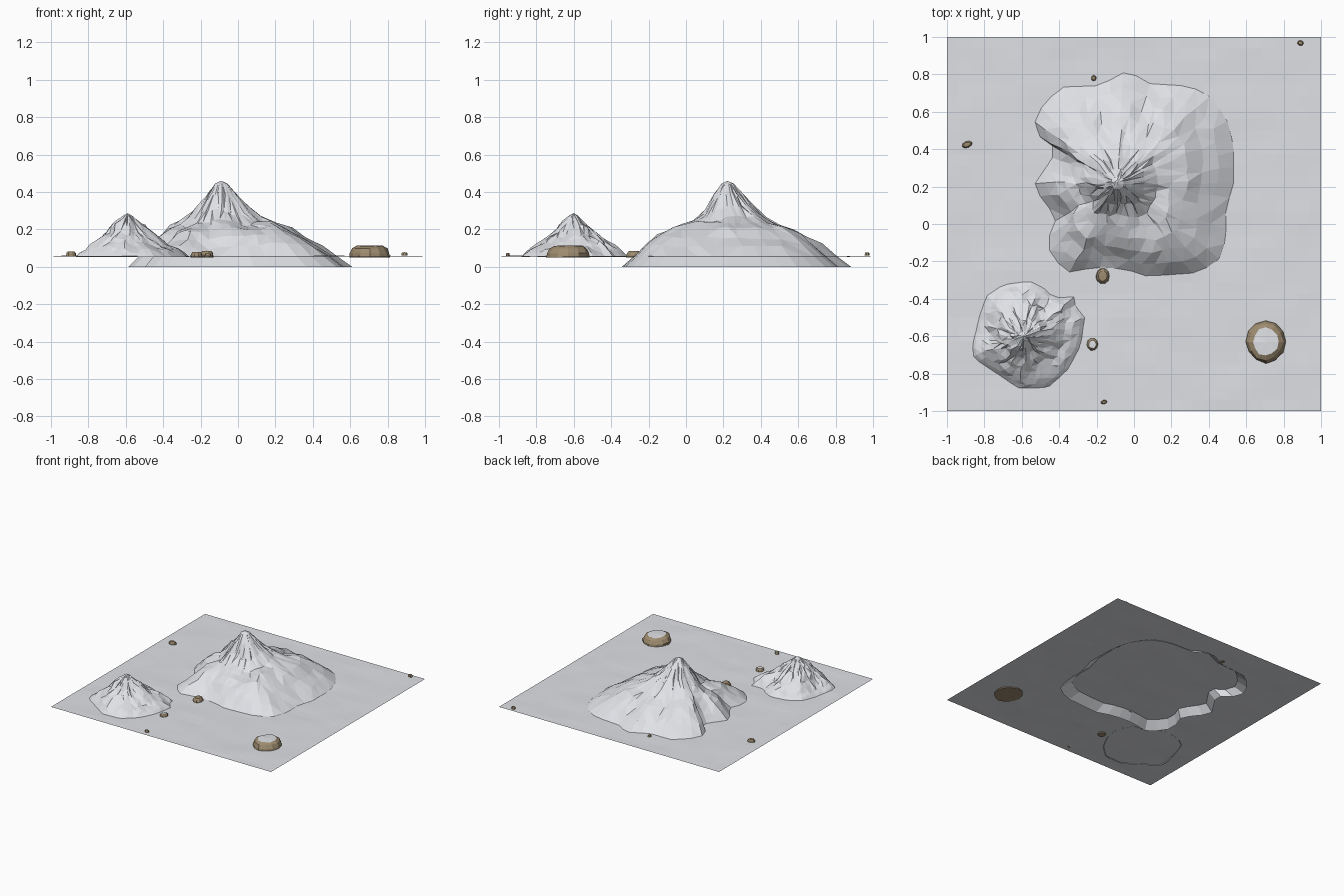
import bpy, bmesh, math, random
from mathutils import Vector, noise

if "Cube" in bpy.data.objects:
    bpy.data.objects.remove(bpy.data.objects["Cube"])

random.seed(4)
GROUND = 0.057


def material(name, rgb):
    m = bpy.data.materials.new(name)
    m.diffuse_color = (*rgb, 1)
    m.use_nodes = True
    m.node_tree.nodes["Principled BSDF"].inputs["Base Color"].default_value = m.diffuse_color
    return m


SNOW = material("snow white", (0.74, 0.755, 0.79))
ROCK = material("rock brown", (0.34, 0.26, 0.16))


def finish(bm, name, mats):
    me = bpy.data.meshes.new(name)
    bm.to_mesh(me)
    bm.free()
    for m in mats:
        me.materials.append(m)
    ob = bpy.data.objects.new(name, me)
    bpy.context.collection.objects.link(ob)
    return ob


def resample(points, n):
    """Evenly spaced points along a closed outline."""
    pts = [Vector(p) for p in points]
    seg = [(pts[i], pts[(i + 1) % len(pts)]) for i in range(len(pts))]
    total = sum((b - a).length for a, b in seg)
    out = []
    for k in range(n):
        d = total * k / n
        for a, b in seg:
            l = (b - a).length
            if d <= l:
                out.append(a.lerp(b, d / l))
                break
            d -= l
    return out


def interp(table, t):
    for (a, za), (b, zb) in zip(table, table[1:]):
        if t <= b:
            return za + (zb - za) * (t - a) / (b - a)
    return table[-1][1]


def mountain(name, outline, peak, profile, levels, n, rough, freq, gully):
    """Rings shrink from the outline to the peak; height follows the profile."""
    px, py, pz = peak
    centre = Vector((px, py))
    rim = [p - centre for p in resample(outline, n)]
    mean = sum(r.length for r in rim) / n
    bm = bmesh.new()
    top = bm.verts.new(peak)
    rings = []
    for t in levels:
        ring = []
        for r in rim:
            w = min(1, 0.3 + t)
            rad = (r.length * w + mean * (1 - w)) * t
            a = math.atan2(r.y, r.x)
            x, y = px + rad * math.cos(a), py + rad * math.sin(a)
            z = interp(profile, t)
            if t < 0.99:
                fade = min(1, t * 4) * min(1, (1 - t) * 4)
                q = Vector((x, y, 0.3)) * freq
                z += rough * fade * (noise.noise(q) + 0.5 * noise.noise(q * 2.3))
                # lobes stand proud, notches sink into gullies
                z += 0.10 * fade * (r.length - mean) * t
                ang, depth = gully
                da = (a - ang + math.pi) % (2 * math.pi) - math.pi
                z -= depth * math.exp(-(da / 0.45) ** 2 - ((t - 0.33) / 0.16) ** 2)
                x += random.uniform(-1, 1) * 0.012 * fade
                y += random.uniform(-1, 1) * 0.012 * fade
            ring.append(bm.verts.new((x, y, z)))
        rings.append(ring)
    for i in range(n):
        j = (i + 1) % n
        bm.faces.new((top, rings[0][i], rings[0][j]))
        for a, b in zip(rings, rings[1:]):
            bm.faces.new((a[i], b[i], b[j], a[j]))
    bmesh.ops.triangulate(bm, faces=[f for f in bm.faces if len(f.verts) > 3])
    return finish(bm, name, [SNOW])


# snow field, gently rolling sheet
bm = bmesh.new()
bmesh.ops.create_grid(bm, x_segments=32, y_segments=32, size=1)
for v in bm.verts:
    v.co.z = GROUND
    if max(abs(v.co.x), abs(v.co.y)) < 0.99:
        v.co.z += 0.004 * noise.noise(Vector((v.co.x * 4, v.co.y * 6, 1.7)))
finish(bm, "snow_field", [SNOW])

# large mountain, open skirt reaching below the snow field
mountain(
    "large_mountain",
    [(0.53, 0.22), (0.53, 0.42), (0.50, 0.55), (0.43, 0.67), (0.30, 0.74),
     (0.07, 0.75), (-0.03, 0.82), (-0.11, 0.78), (-0.18, 0.74), (-0.38, 0.73),
     (-0.48, 0.65), (-0.53, 0.54), (-0.50, 0.46), (-0.41, 0.40), (-0.46, 0.32),
     (-0.54, 0.20), (-0.47, 0.10), (-0.41, 0.04), (-0.45, -0.05), (-0.45, -0.16),
     (-0.36, -0.26), (-0.20, -0.23), (-0.05, -0.24), (0.07, -0.28), (0.34, -0.26),
     (0.45, -0.20), (0.49, -0.08), (0.49, 0.08)],
    (-0.09, 0.22, 0.46),
    [(0, 0.46), (0.06, 0.445), (0.13, 0.40), (0.25, 0.325), (0.36, 0.268), (0.48, 0.228),
     (0.65, 0.19), (0.8, 0.145), (1, 0.057), (1.13, 0)],
    [0.06, 0.13, 0.24, 0.36, 0.48, 0.61, 0.74, 0.87, 1, 1.13],
    46, 0.035, 5, (math.radians(-50), 0.05))

# small mountain
mountain(
    "small_mountain",
    [(-0.26, -0.50), (-0.31, -0.44), (-0.32, -0.39), (-0.43, -0.39), (-0.48, -0.34),
     (-0.56, -0.30), (-0.70, -0.32), (-0.79, -0.38), (-0.83, -0.50), (-0.87, -0.65),
     (-0.86, -0.72), (-0.72, -0.81), (-0.62, -0.88), (-0.46, -0.88), (-0.35, -0.78),
     (-0.28, -0.65)],
    (-0.59, -0.60, 0.287),
    [(0, 0.287), (0.08, 0.275), (0.25, 0.225), (0.5, 0.165), (0.75, 0.11), (0.9, 0.08),
     (1, 0.053)],
    [0.08, 0.2, 0.32, 0.45, 0.58, 0.7, 0.82, 0.92, 1],
    44, 0.03, 9, (math.radians(-70), 0.02))


def rock(name, x, y, rx, ry, z0, z1, turn=0, cap=False, n=10):
    """Lumpy flat-topped stone; a capped one has snow on its upward faces."""
    bm = bmesh.new()
    rings = []
    for s, h in ((1, 0), (0.98, 0.35), (0.86, 0.75), (0.66, 0.97)):
        ring = []
        for i in range(n):
            a = 2 * math.pi * i / n
            k = s * random.uniform(0.92, 1.03)
            u, v = rx * k * math.cos(a), ry * k * math.sin(a)
            ring.append(bm.verts.new((
                x + u * math.cos(turn) - v * math.sin(turn),
                y + u * math.sin(turn) + v * math.cos(turn),
                z0 + (z1 - z0) * h * random.uniform(0.96, 1.02))))
        rings.append(ring)
    top = bm.verts.new((x, y, z1))
    bm.faces.new(rings[0][::-1])
    for i in range(n):
        j = (i + 1) % n
        for a, b in zip(rings, rings[1:]):
            bm.faces.new((a[i], a[j], b[j], b[i]))
        f = bm.faces.new((rings[-1][i], rings[-1][j], top))
        f.material_index = 1 if cap else 0
    finish(bm, name, [ROCK, SNOW])


# scattered stones
rock("boulder", 0.705, -0.63, 0.108, 0.115, 0.05, 0.115, cap=True, n=12)
rock("capped_stone", -0.222, -0.643, 0.032, 0.034, 0.05, 0.08, cap=True)
rock("foot_stone", -0.167, -0.278, 0.038, 0.043, 0.05, 0.086)
rock("back_stone", -0.215, 0.78, 0.015, 0.016, 0.05, 0.07, n=7)
rock("left_stone", -0.893, 0.425, 0.03, 0.018, 0.058, 0.083, 0.4, n=8)
rock("front_stone", -0.16, -0.952, 0.019, 0.011, 0.055, 0.075, 0.2, n=7)
rock("corner_stone", 0.89, 0.968, 0.018, 0.014, 0.06, 0.078, -0.2, n=7)
